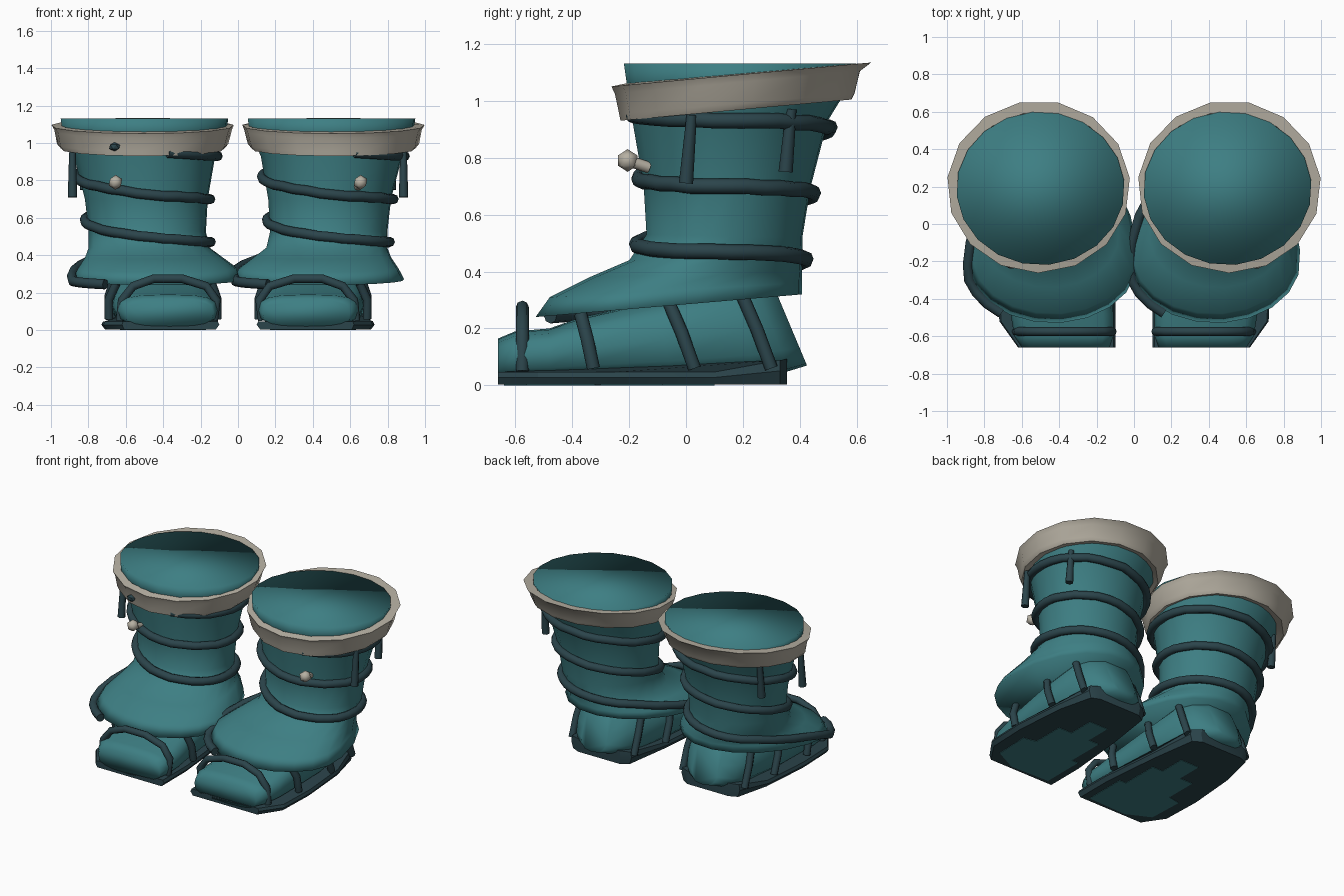
import bpy, bmesh, math
from mathutils import Vector

if "Cube" in bpy.data.objects:
    bpy.data.objects.remove(bpy.data.objects["Cube"])


def material(name, rgb):
    m = bpy.data.materials.new(name)
    m.diffuse_color = (*rgb, 1)
    m.use_nodes = True
    m.node_tree.nodes["Principled BSDF"].inputs["Base Color"].default_value = m.diffuse_color
    return m


TEAL = material("teal_hide", (0.047, 0.21, 0.228))
DARK = material("dark_leather", (0.024, 0.058, 0.070))
BEIGE = material("beige_fur", (0.47, 0.435, 0.365))


def finish(name, bm, mat, angle=40):
    bmesh.ops.recalc_face_normals(bm, faces=bm.faces)
    me = bpy.data.meshes.new(name)
    bm.to_mesh(me)
    bm.free()
    me.materials.append(mat)
    ob = bpy.data.objects.new(name, me)
    bpy.context.collection.objects.link(ob)
    bpy.ops.object.select_all(action='DESELECT')
    ob.select_set(True)
    bpy.context.view_layer.objects.active = ob
    if angle:
        bpy.ops.object.shade_smooth_by_angle(angle=math.radians(angle))
    return ob


def loft(name, rings, mat, caps=True, closed=False, angle=40):
    """Skin a list of equal-length point rings."""
    bm = bmesh.new()
    vs = [[bm.verts.new(p) for p in r] for r in rings]
    pairs = list(zip(vs, vs[1:])) + ([(vs[-1], vs[0])] if closed else [])
    n = len(vs[0])
    for a, b in pairs:
        for i in range(n):
            j = (i + 1) % n
            bm.faces.new((a[i], a[j], b[j], b[i]))
    if caps:
        bm.faces.new(vs[0])
        bm.faces.new(vs[-1])
    return finish(name, bm, mat, angle)


def tube(name, pts, r, up=(0, 1, 0), mat=DARK, sides=8):
    """Round cord along a path; r is a radius or a (start, end) pair."""
    pts = [Vector(p) for p in pts]
    r0, r1 = r if isinstance(r, tuple) else (r, r)
    rings = []
    for i, p in enumerate(pts):
        d = (pts[min(i + 1, len(pts) - 1)] - pts[max(i - 1, 0)]).normalized()
        u = d.cross(Vector(up)).normalized()
        v = d.cross(u)
        rad = r0 + (r1 - r0) * i / (len(pts) - 1)
        rings.append([p + rad * (u * math.cos(a) + v * math.sin(a))
                      for a in (2 * math.pi * k / sides for k in range(sides))])
    return loft(name, rings, mat, angle=60)


# Shaft rings: front z, back z, inner x, outer x, front y, widest y, back y
SHAFT = [
    (.24, .32, -.02, .89, -.53, -.20, .41),
    (.31, .36, .00, .86, -.48, -.18, .41),
    (.38, .40, .08, .82, -.34, -.06, .41),
    (.44, .44, .15, .80, -.20, .07, .41),
    (.53, .52, .17, .80, -.14, .13, .41),
    (.70, .70, .16, .82, -.15, .14, .44),
    (.93, .93, .12, .88, -.19, .16, .50),
    (1.06, 1.06, .06, .94, -.21, .18, .58),
    (1.13, 1.13, .05, .95, -.22, .19, .60),
]
CUFF = [
    (.93, 1.005, .07, .95, -.23, .18, .59),
    (.955, 1.025, .05, .97, -.235, .19, .60),
    (1.025, 1.105, .03, .985, -.25, .20, .62),
    (1.05, 1.135, .02, 1.0, -.262, .20, .66),
    (1.06, 1.13, .055, .945, -.215, .19, .60),
    (.95, 1.02, .12, .88, -.18, .18, .52),
]


def ring_point(ring, ang, s, grow=0.0):
    zf, zb, xa, xb, yf, ym, yb = ring
    c, n = math.cos(ang), math.sin(ang)
    x = s * (xa + xb) / 2 + c * ((xb - xa) / 2 + grow)
    y = ym + n * ((yb - ym if n > 0 else ym - yf) + grow)
    z = zf + (zb - zf) * (y - yf) / (yb - yf)
    return Vector((x, y, z))


def ring(r, s, n):
    return [ring_point(r, 2 * math.pi * i / n + .1, s) for i in range(n)]


def on_shaft(ang, z, s, grow):
    """Point on the shaft wall at a given direction and height."""
    best = None
    for k in range((len(SHAFT) - 1) * 30 + 1):
        i = min(k // 30, len(SHAFT) - 2)
        f = k / 30 - i
        r = [a + (b - a) * f for a, b in zip(SHAFT[i], SHAFT[i + 1])]
        p = ring_point(r, ang, s, grow)
        if best is None or abs(p.z - z) < abs(best.z - z):
            best = p
    return best


def foot_section(s, y, xa, xb, zb, zt, shear):
    pts = []
    for i in range(16):
        a = 2 * math.pi * i / 16
        c, n = math.cos(a), math.sin(a)
        x = (xa + xb) / 2 + math.copysign(abs(c) ** .65, c) * (xb - xa) / 2
        z = (zb + zt) / 2 + math.copysign(abs(n) ** .65, n) * (zt - zb) / 2
        pts.append((s * x, y - shear * (z - zb), z))
    return pts


FOOT = [
    (-.66, .13, .60, .02, .165, 0), (-.60, .11, .64, .02, .19, 0),
    (-.48, .11, .66, .02, .20, 0), (-.36, .12, .67, .02, .235, .1),
    (-.05, .14, .68, .02, .30, .2), (.25, .17, .66, .03, .36, .3),
    (.36, .23, .61, .05, .36, .38), (.425, .32, .52, .07, .34, .42),
]
SOLE = [(.10, -.66), (.62, -.66), (.72, -.52), (.73, -.25), (.70, .10), (.64, .33),
        (.58, .355), (.25, .355), (.19, .32), (.14, 0), (.10, -.40)]
PATCH = [(.17, -.63), (.46, -.64), (.62, -.56), (.63, -.32), (.54, -.30), (.54, -.08),
         (.44, -.08), (.44, .10), (.30, .10), (.30, -.08), (.22, -.08), (.22, -.34), (.17, -.34)]


def sole_ring(s, z, inset, lift=0.0):
    return [(s * (.415 + (x - .415) * (1 - inset)), y, z + max(0, y - .1) * lift)
            for x, y in SOLE]


for s, side in ((1, "right"), (-1, "left")):
    # Boot body
    loft(side + "_shaft", [ring(r, s, 20) for r in SHAFT], TEAL, angle=180)
    loft(side + "_foot", [foot_section(s, *f) for f in FOOT], TEAL, angle=180)
    loft(side + "_cuff", [ring(r, s, 15) for r in CUFF], BEIGE, caps=False, closed=True)

    # Sole with a worn patch underneath
    loft(side + "_sole", [sole_ring(s, .003, .06), sole_ring(s, .028, 0, .10),
                          sole_ring(s, .047, .03, .18)], DARK, angle=30)
    loft(side + "_sole_patch", [[(s * x, y, z) for x, y in PATCH] for z in (0, .008)],
         TEAL, angle=None)

    # Cord winding down the shaft and onto the hem, the same direction on both boots
    wrap = []
    for i in range(84):
        t = -1.2 + 2.85 * i / 83
        drop = .09 * min(1, max(0, (t - 1.38) / .2))
        z = .70 - .23 * t + .03 * math.sin(2 * math.pi * t) - drop
        wrap.append(on_shaft(2 * math.pi * t, z, s, .012))
    tube(side + "_wrap_cord", wrap, .027, up=(0, 0, 1))

    # Arched toe strap
    arch = [(.13, .05), (.115, .16), (.17, .235), (.30, .275), (.45, .275),
            (.56, .235), (.62, .16), (.63, .05)]
    tube(side + "_toe_strap", [(s * x, -.575, z) for x, z in arch], .023)

    # Slanted foot straps on both flanks
    flanks = ((-.37, -.325, .25, .65, .69, .14, .11),
              (-.06, .03, .29, .655, .69, .165, .135),
              (.20, .30, .31, .64, .655, .195, .185))
    for i, (y0, y1, z0, oa, ob, ia, ib) in enumerate(flanks):
        for xa, xb, flank in ((oa, ob, "outer"), (ia, ib, "inner")):
            tube(f"{side}_{flank}_foot_strap_{i}",
                 [(s * xa, y0, z0), (s * xb, (y0 + y1) / 2, z0 / 2 + .04),
                  (s * xb, y1, .06)], .023)

    # Loose strap ends below the cuff
    for i, (x, y, z0, z1) in enumerate(((.885, .02, .95, .71), (.82, .37, .97, .75))):
        tube(f"{side}_hanging_strap_{i}", [(s * x, y, z0), (s * x, y - .02, z1)], (.018, .025))

    # Bead on a short stem
    tube(side + "_bead_stem", [(s * .64, -.13, .765), (s * .655, -.19, .785)], .02,
         up=(0, 0, 1), mat=BEIGE)
    bm = bmesh.new()
    bmesh.ops.create_icosphere(bm, subdivisions=1, radius=.04)
    bmesh.ops.translate(bm, verts=bm.verts, vec=(s * .655, -.205, .79))
    finish(side + "_bead", bm, BEIGE, 180)

# Small dark stud on the left cuff
bm = bmesh.new()
bmesh.ops.create_icosphere(bm, subdivisions=1, radius=.03)
bmesh.ops.scale(bm, verts=bm.verts, vec=(1.1, .7, .8))
bmesh.ops.translate(bm, verts=bm.verts, vec=(-.66, -.215, .98))
finish("cuff_stud", bm, DARK, None)
